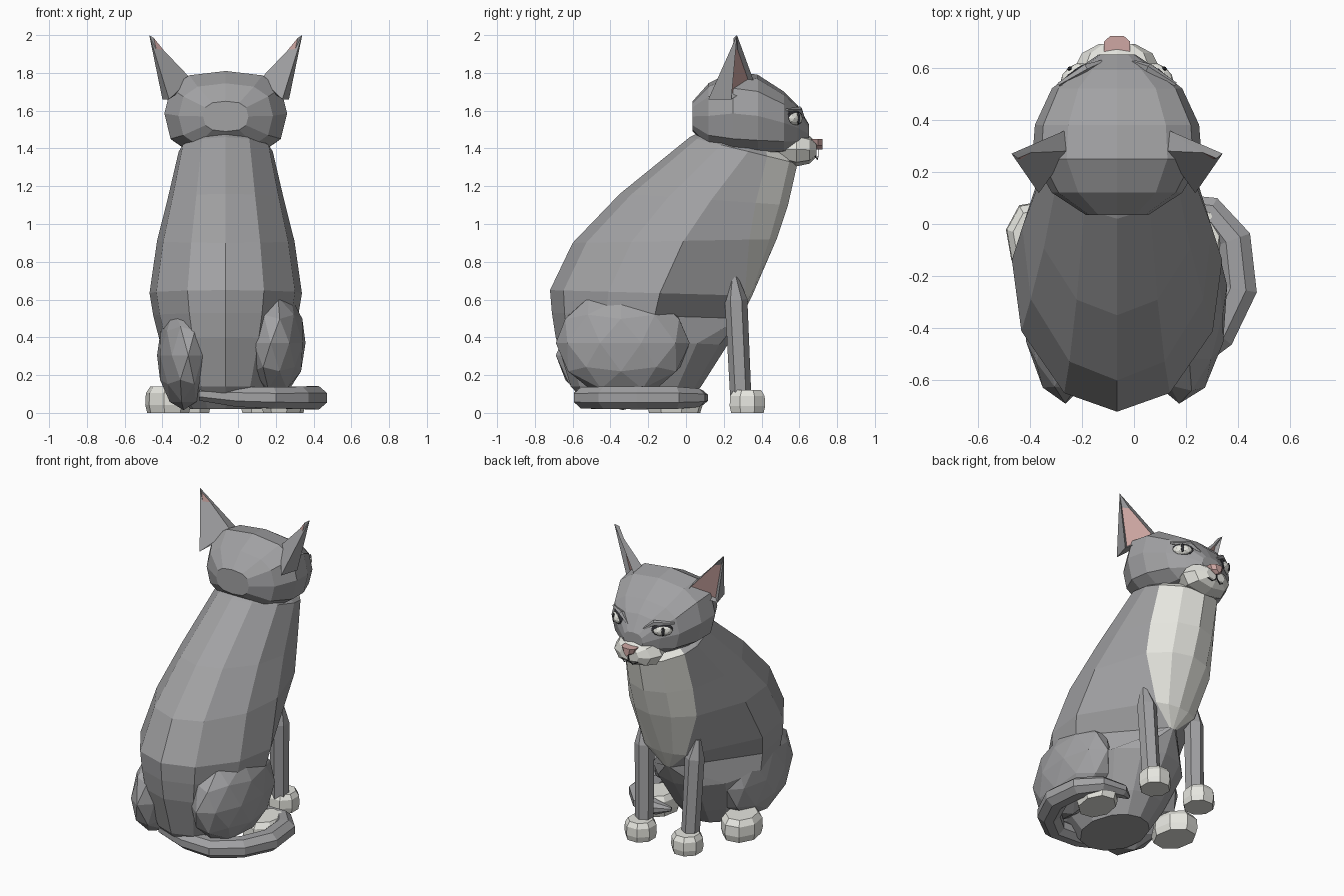
import bpy, bmesh
from math import sin, cos, pi, radians, copysign
from mathutils import Vector, Matrix

if "Cube" in bpy.data.objects:
    bpy.data.objects.remove(bpy.data.objects["Cube"], do_unlink=True)

CX = -0.065  # the cat's own middle plane


def material(name, rgb):
    m = bpy.data.materials.new(name)
    m.use_nodes = True
    m.diffuse_color = (*rgb, 1)
    m.node_tree.nodes["Principled BSDF"].inputs["Base Color"].default_value = (*rgb, 1)
    return m


GREY = material("grey fur", (0.36, 0.36, 0.37))
WHITE = material("white fur", (0.79, 0.79, 0.74))
PINK = material("pink skin", (0.62, 0.39, 0.37))
DARK = material("dark line", (0.03, 0.03, 0.035))


def finish(name, bm, *mats):
    bmesh.ops.recalc_face_normals(bm, faces=bm.faces)
    me = bpy.data.meshes.new(name)
    bm.to_mesh(me)
    bm.free()
    for m in mats:
        me.materials.append(m)
    ob = bpy.data.objects.new(name, me)
    bpy.context.collection.objects.link(ob)
    return ob


def loft(name, rings, *mats, rule=None):
    """Skin closed rings of points; rule(band, side) gives a material index."""
    bm = bmesh.new()
    vs = [[bm.verts.new(p) for p in r] for r in rings]
    n = len(rings[0])
    for b in range(len(vs) - 1):
        for i in range(n):
            j = (i + 1) % n
            f = bm.faces.new((vs[b][i], vs[b][j], vs[b + 1][j], vs[b + 1][i]))
            if rule:
                f.material_index = rule(b, i)
    bm.faces.new(vs[0])
    bm.faces.new(vs[-1])
    return finish(name, bm, *mats)


def tube(name, path, sides, mat, flat=1.0):
    """Tapered tube through (x, y, z, radius) points."""
    pts = [Vector(p[:3]) for p in path]
    rings = []
    for k, p in enumerate(pts):
        d = (pts[min(k + 1, len(pts) - 1)] - pts[max(k - 1, 0)]).normalized()
        ref = Vector((0, 1, 0)) if abs(d.z) > 0.8 else Vector((0, 0, 1))
        u = d.cross(ref).normalized()
        v = u.cross(d) * flat
        r = path[k][3]
        rings.append([p + r * (u * cos(a) + v * sin(a))
                      for a in (2 * pi * (i + 0.5) / sides for i in range(sides))])
    return loft(name, rings, mat)


def y_loft(name, sections, sides, mat, power):
    """Rounded form along y from (y, z low, z high, half width) sections."""
    rings = []
    for y, lo, hi, w in sections:
        ring = []
        for i in range(sides):
            a = 2 * pi * i / sides
            c, s = (copysign(abs(t) ** power, t) for t in (cos(a), sin(a)))
            ring.append((CX + w * c, y, (lo + hi) / 2 + (hi - lo) / 2 * s))
        rings.append(ring)
    return loft(name, rings, mat)


def ball(name, centre, size, mat, turn):
    bm = bmesh.new()
    mtx = (Matrix.Translation(centre) @ Matrix.Rotation(turn, 4, "Z")
           @ Matrix.Diagonal((*size, 1)))
    bmesh.ops.create_icosphere(bm, subdivisions=2, radius=1, matrix=mtx)
    return finish(name, bm, mat)


def paw(name, x, y, rx, ry, h, turn=0):
    rings = []
    for z, k in ((0, 0.97), (0.3 * h, 1.06), (0.75 * h, 1.03), (h, 0.82)):
        ring = []
        for i in range(8):
            a = 2 * pi * (i + 0.5) / 8
            p = Matrix.Rotation(turn, 3, "Z") @ Vector((rx * k * cos(a), ry * k * sin(a), 0))
            ring.append(p + Vector((x, y, z)))
        rings.append(ring)
    return loft(name, rings, WHITE)


# Body: tilted rings by back point, front point, half width and chest angle
body = [
    (0.10, 1.50, 0.52, 1.40, 0.16, 60),
    (0.02, 1.46, 0.59, 1.32, 0.25, 64),
    (-0.35, 1.16, 0.54, 1.10, 0.31, 52),
    (-0.60, 0.90, 0.48, 0.92, 0.365, 43),
    (-0.72, 0.65, 0.35, 0.62, 0.405, 22),
    (-0.71, 0.53, 0.29, 0.50, 0.385, 4),
    (-0.69, 0.40, 0.22, 0.36, 0.35, 50),
    (-0.61, 0.14, 0.08, 0.14, 0.26, 50),
    (-0.50, 0.02, -0.02, 0.02, 0.19, 50),
]
rings = []
for by, bz, fy, fz, w, edge in body:
    half = [0, edge / 2, edge, 85, 115, 150]
    angles = [radians(a) for a in half + [180] + [360 - a for a in half[:0:-1]]]
    rings.append([(CX + w * sin(a), (by + fy) / 2 + (fy - by) / 2 * cos(a),
                   (bz + fz) / 2 + (fz - bz) / 2 * cos(a)) for a in angles])

loft("body", rings, GREY, WHITE,
     rule=lambda band, side: int(band < 5 and min(side, 11 - side) < 2))

# Head and muzzle
y_loft("head", [
    (0.035, 1.49, 1.65, 0.12), (0.12, 1.40, 1.745, 0.25), (0.25, 1.36, 1.81, 0.325),
    (0.38, 1.355, 1.79, 0.315), (0.52, 1.37, 1.70, 0.25), (0.59, 1.39, 1.63, 0.16),
    (0.65, 1.42, 1.53, 0.07),
], 12, GREY, 0.75)
y_loft("muzzle", [
    (0.48, 1.34, 1.45, 0.13), (0.585, 1.305, 1.485, 0.17),
    (0.655, 1.32, 1.465, 0.135), (0.69, 1.355, 1.43, 0.07),
], 8, WHITE, 0.8)

# Nose: a wedge, wide at the top
loft("nose", [
    [(CX + k * x, y, z) for x, z in ((-0.05, 1.45), (0.05, 1.45), (0.035, 1.415), (0, 1.395), (-0.035, 1.415))]
    for y, k in ((0.66, 1), (0.70, 1), (0.722, 0.5))], PINK)

for s, side in ((1, "left"), (-1, "right")):
    def at(x, y, z):
        return Vector((CX + s * x, y, z))

    # Ear: pyramid with a pink inset on the open face
    bm = bmesh.new()
    tip, front, inner, back, outer = [bm.verts.new(at(*p)) for p in (
        (0.405, 0.27, 2.0), (0.185, 0.365, 1.74), (0.185, 0.28, 1.77),
        (0.30, 0.118, 1.66), (0.335, 0.24, 1.66))]
    for a, b in ((front, inner), (inner, back), (back, outer)):
        bm.faces.new((tip, a, b))
    bm.faces.new((front, inner, back, outer))
    opening = bm.faces.new((tip, outer, front))
    bmesh.ops.recalc_face_normals(bm, faces=bm.faces)
    bmesh.ops.inset_region(bm, faces=[opening], thickness=0.022, depth=-0.025)
    opening.material_index = 1
    finish(side + "_ear", bm, GREY, PINK)

    # Eye with dark rim, slit and brow
    turn = -s * radians(38)
    ball(side + "_eye_rim", at(0.160, 0.566, 1.56), (0.072, 0.03, 0.048), DARK, turn)
    ball(side + "_eye", at(0.165, 0.573, 1.558), (0.06, 0.034, 0.036), WHITE, turn)
    ball(side + "_pupil", at(0.181, 0.595, 1.56), (0.011, 0.009, 0.03), DARK, turn)
    tube(side + "_brow", [(*at(0.06, 0.622, 1.56), 0.008), (*at(0.12, 0.598, 1.605), 0.018),
                          (*at(0.225, 0.535, 1.605), 0.008)], 5, GREY)

    # Mouth line
    tube(side + "_mouth", [(*at(0, 0.70, 1.40), 0.003), (*at(0.005, 0.70, 1.36), 0.003),
                           (*at(0.03, 0.695, 1.342), 0.003), (*at(0.06, 0.685, 1.36), 0.003)], 4, DARK)

    # Front leg and paw
    tube(side + "_front_leg", [(*at(0.20, 0.255, 0.72), 0.02), (*at(0.185, 0.265, 0.60), 0.06),
                               (*at(0.17, 0.29, 0.08), 0.056)], 6, GREY)
    paw(side + "_front_paw", at(0.172, 0, 0).x, 0.325, 0.094, 0.096, 0.12)

# Haunches and hind paws, the hips leaning a little to the right
ball("left_haunch", (0.198, -0.335, 0.37), (0.16, 0.355, 0.285), GREY, radians(-4))
ball("right_haunch", (-0.288, -0.335, 0.305), (0.14, 0.355, 0.29), GREY, radians(4))
paw("left_hind_paw", 0.24, -0.06, 0.11, 0.145, 0.13, radians(-10))
paw("right_hind_paw", -0.37, -0.06, 0.115, 0.145, 0.14, radians(10))

# Tail curled round the left side on the ground
tube("tail", [
    (-0.20, -0.50, 0.10, 0.045), (0.0, -0.53, 0.085, 0.068), (0.18, -0.53, 0.08, 0.072),
    (0.32, -0.42, 0.08, 0.075), (0.40, -0.25, 0.08, 0.078), (0.38, -0.06, 0.08, 0.075),
    (0.29, 0.05, 0.08, 0.062), (0.16, 0.07, 0.08, 0.05), (0.08, 0.04, 0.08, 0.015),
], 8, GREY, 0.85)
